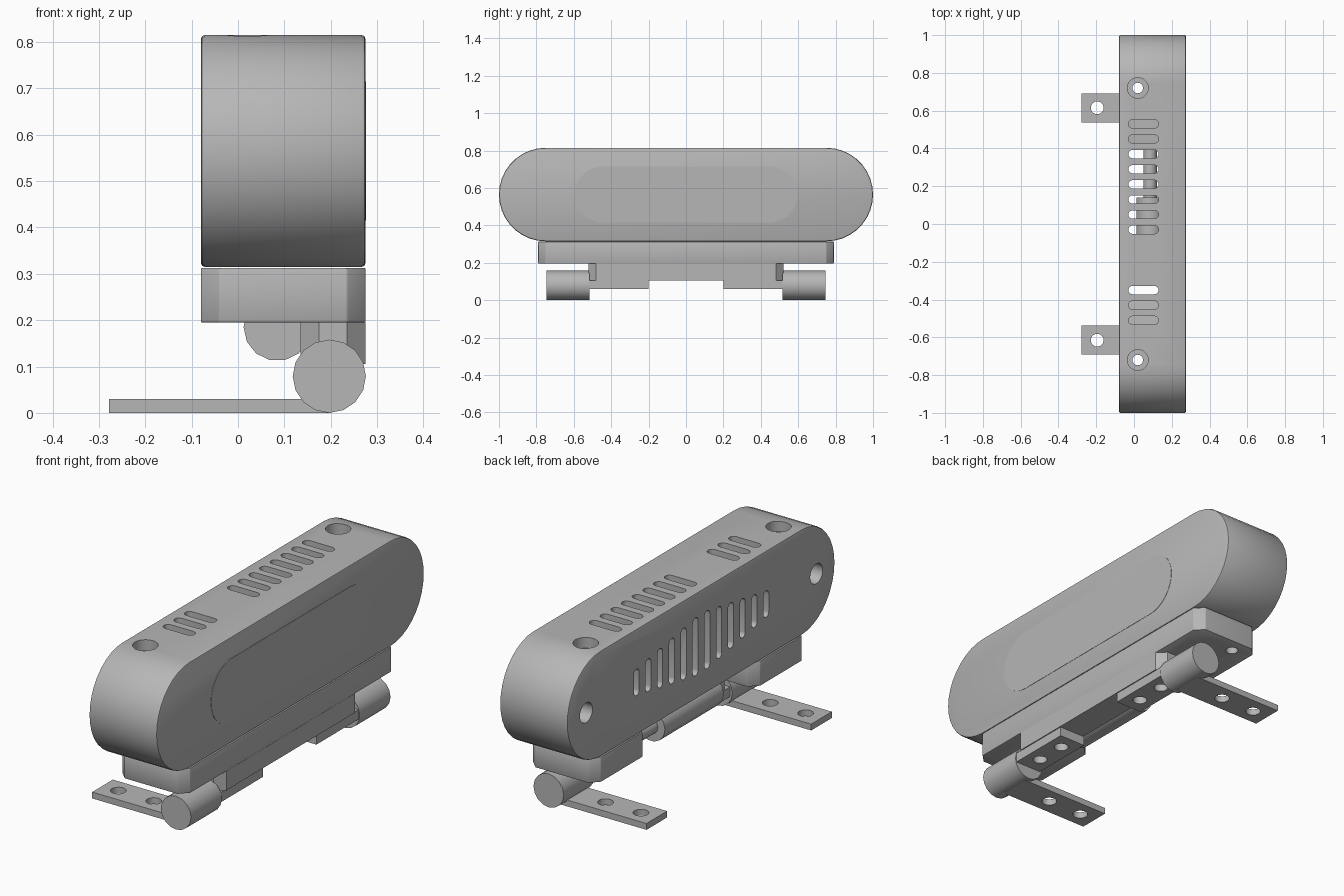
import bpy, bmesh, math

old = bpy.data.objects.get("Cube")
if old:
    bpy.data.objects.remove(old, do_unlink=True)

grey = bpy.data.materials.new("plain_grey")
grey.use_nodes = True
COLOUR = (0.47, 0.47, 0.47, 1)
grey.diffuse_color = COLOUR
grey.node_tree.nodes["Principled BSDF"].inputs["Base Color"].default_value = COLOUR


def circle(u, v, r, n=24):
    return [(u + r * math.cos(math.tau * i / n), v + r * math.sin(math.tau * i / n))
            for i in range(n)]


def stadium(u, v, half, r, n=8, upright=False):
    """Rounded slot outline: half is half its full length, r its end radius."""
    pts = []
    for side in (1, -1):
        for i in range(n + 1):
            a = math.pi * (i / n - 0.5)
            pts.append((side * (half - r + r * math.cos(a)), side * r * math.sin(a)))
    return [(u - q, v + p) if upright else (u + p, v + q) for p, q in pts]


def rect(u0, u1, v0, v1):
    return [(u0, v0), (u1, v0), (u1, v1), (u0, v1)]


def prism(name, outlines, axis, lo, hi):
    """Extrude one or more outlines along an axis from lo to hi."""
    place = {"x": lambda u, v: (lo, u, v), "y": lambda u, v: (u, lo, v),
             "z": lambda u, v: (u, v, lo)}[axis]
    bm = bmesh.new()
    for outline in outlines:
        face = bm.faces.new([bm.verts.new(place(u, v)) for u, v in outline])
        ext = bmesh.ops.extrude_face_region(bm, geom=[face])
        shift = [(hi - lo) * (a == axis) for a in "xyz"]
        bmesh.ops.translate(bm, vec=shift,
                            verts=[g for g in ext["geom"] if isinstance(g, bmesh.types.BMVert)])
    bmesh.ops.recalc_face_normals(bm, faces=bm.faces)
    mesh = bpy.data.meshes.new(name)
    bm.to_mesh(mesh)
    bm.free()
    obj = bpy.data.objects.new(name, mesh)
    bpy.context.scene.collection.objects.link(obj)
    mesh.materials.append(grey)
    return obj


def finish(obj, cutters=(), bevel=0):
    """Bevel, cut, bake the modifiers and shade."""
    if bevel:
        mod = obj.modifiers.new("bevel", "BEVEL")
        mod.width, mod.segments = bevel, 2
        mod.limit_method, mod.angle_limit = "ANGLE", math.radians(40)
    for cutter in cutters:
        mod = obj.modifiers.new("cut", "BOOLEAN")
        mod.operation, mod.solver, mod.object = "DIFFERENCE", "EXACT", cutter
    dg = bpy.context.evaluated_depsgraph_get()
    mesh = bpy.data.meshes.new_from_object(obj.evaluated_get(dg))
    obj.modifiers.clear()
    obj.data = mesh
    for cutter in cutters:
        bpy.data.objects.remove(cutter, do_unlink=True)
    mesh.shade_smooth()
    mesh.set_sharp_from_angle(angle=math.radians(32))
    return obj


def mirrored(half):
    return half + [(x, -y) for x, y in reversed(half)]


BACK, FRONT = -0.08, 0.275
MID = 0.565
SCREW_X, SCREW_Y = 0.02, 0.72

# Main housing with hollow core, vents and screw holes
top_slots = [0.53 - 0.08 * i for i in range(14) if i not in (8, 9, 10)]
vents = []
for i in range(12):
    y = 0.088 * (i - 5.5)
    vents.append(stadium(y, MID, 0.145 - 0.17 * abs(y), 0.02, upright=True))
housing = prism("housing", [stadium(0, MID, 1.0, 0.25, 18)], "x", BACK, FRONT)
finish(housing, [
    prism("core", [stadium(0, MID, 0.64, 0.2)], "x", BACK + 0.05, FRONT - 0.05),
    prism("slots", [stadium(0.05, y, 0.08, 0.022) for y in top_slots], "z", 0.2, 0.9),
    prism("vents", vents, "x", -0.2, -0.01),
    prism("screw_shafts", [circle(SCREW_X, s * SCREW_Y, 0.028) for s in (1, -1)], "z", 0.2, 0.9),
    prism("screw_heads", [circle(SCREW_X, s * SCREW_Y, 0.055) for s in (1, -1)], "z", 0.765, 0.9),
    prism("rear_holes", [circle(s * 0.86, MID, 0.047) for s in (1, -1)], "x", -0.2, 0.06),
], bevel=0.008)

# Flush panel on the face
finish(prism("face_panel", [stadium(0, MID, 0.595, 0.15, 16)], "x", FRONT - 0.004, FRONT + 0.0015))

# Mounting base, open in the middle at the rear
foot = [(FRONT, 0.75), (0.235, 0.79), (-0.04, 0.79), (BACK, 0.75),
        (BACK, 0.44), (-0.04, 0.4), (0.135, 0.4)]
base = prism("mounting_base", [mirrored(foot)], "z", 0.195, 0.313)
finish(base, [prism("base_holes", [circle(SCREW_X, s * SCREW_Y, 0.028) for s in (1, -1)],
                    "z", 0.1, 0.4)], bevel=0.003)

# Lower rail with chamfered corners
rail = [(FRONT, 0.48), (0.235, 0.52), (0.175, 0.52), (0.135, 0.48)]
finish(prism("lower_rail", [mirrored(rail)], "z", 0.105, 0.196))

# Drive cylinder and shaft in the base opening
finish(prism("drive_cylinder", [circle(0.085, 0.185, 0.073, 14)], "y", -0.3, 0.14))
finish(prism("drive_shaft", [circle(0.085, 0.185, 0.036, 14)], "y", 0.13, 0.41))

# Hinges: leaf under the rail, barrel and rear strap on each side
for side, label in ((1, "back"), (-1, "front")):
    def span(a, b):
        return sorted((side * a, side * b))

    leaf = prism(label + "_hinge_leaf", [rect(0.13, 0.27, *span(0.2, 0.52))], "z", 0.06, 0.106)
    finish(leaf, [prism("leaf_holes", [circle(0.2, side * y, 0.032) for y in (0.28, 0.43)],
                        "z", 0.03, 0.1)])
    finish(prism(label + "_hinge_barrel", [circle(0.197, 0.079, 0.079, 16)], "y",
                 *span(0.515, 0.745)))
    strap = prism(label + "_hinge_strap", [rect(-0.278, 0.2, *span(0.538, 0.692))], "z", 0, 0.03)
    finish(strap, [prism("strap_holes", [circle(x, side * 0.615, 0.034) for x in (-0.195, -0.01)],
                         "z", -0.05, 0.1)])
